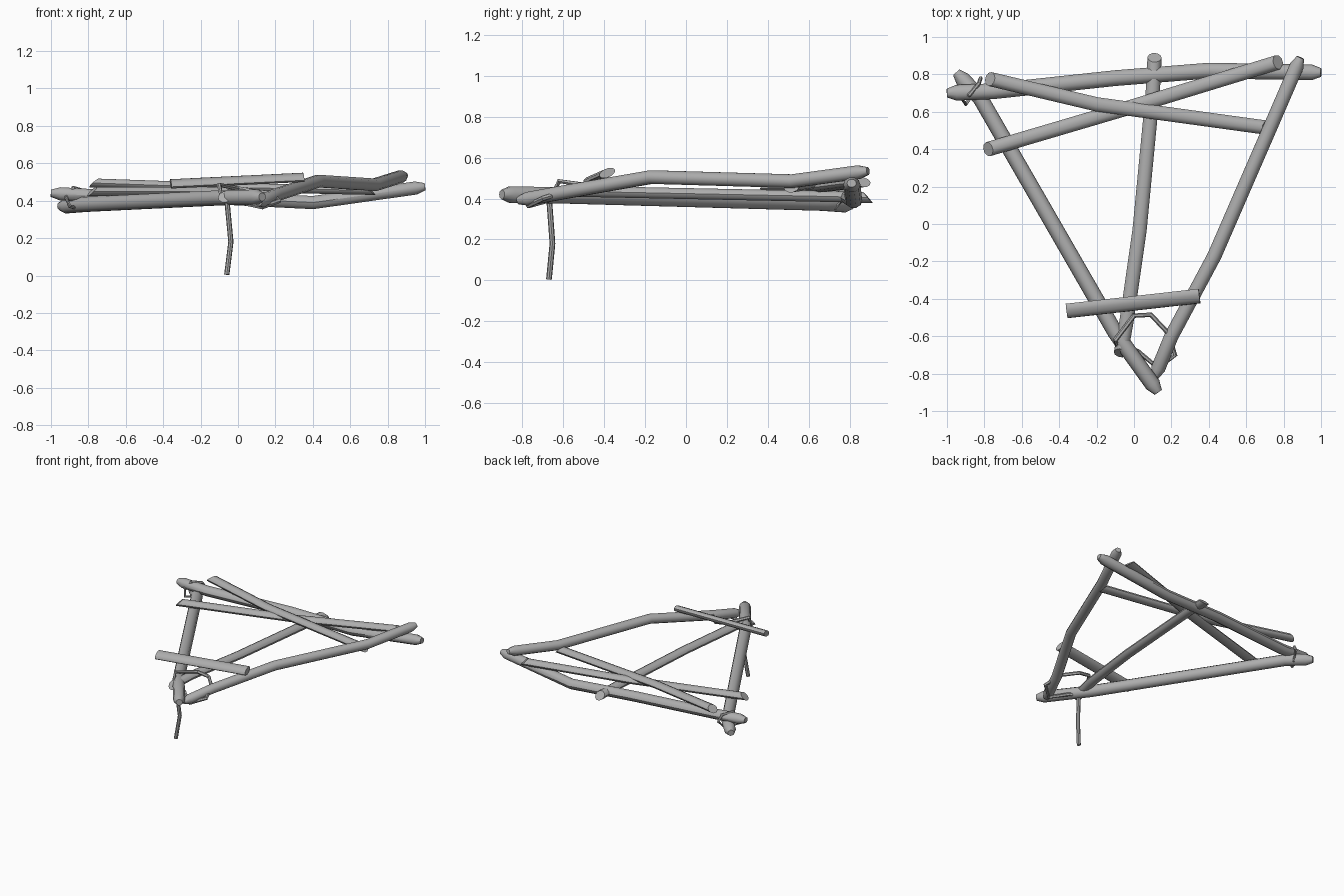
import bpy, bmesh, math
from mathutils import Vector

cube = bpy.data.objects.get("Cube")
if cube:
    bpy.data.objects.remove(cube)

grey = bpy.data.materials.new("weathered_grey")
grey.use_nodes = True
colour = (0.42, 0.42, 0.42, 1)
grey.diffuse_color = colour
grey.node_tree.nodes["Principled BSDF"].inputs["Base Color"].default_value = colour


def limb(name, path, width, height=None, sides=10, closed=False,
         taper=0.0, slant=0.0, roll=0.0):
    """Sweep an elliptical section along a bent path, mitred at each corner."""
    height = height or width
    pts = [Vector(p) for p in path]
    radii = [1.0] * len(pts)
    if taper:
        # short rounded tips at both ends
        a = pts[0].lerp(pts[1], taper / (pts[1] - pts[0]).length)
        b = pts[-1].lerp(pts[-2], taper / (pts[-2] - pts[-1]).length)
        pts = [pts[0], a] + pts[1:-1] + [b, pts[-1]]
        radii = [0.55, 1.0] + [1.0] * (len(pts) - 4) + [1.0, 0.55]
    bm = bmesh.new()
    rings = []
    n = len(pts)
    for i, p in enumerate(pts):
        prev = pts[i - 1] if (i or closed) else p
        nxt = pts[(i + 1) % n] if (i < n - 1 or closed) else p
        t = ((p - prev).normalized() + (nxt - p).normalized()).normalized()
        ref = Vector((0, 0, 1)) if abs(t.z) < 0.9 else Vector((0, 1, 0))
        side = t.cross(ref).normalized()
        up = side.cross(t)
        end = 0 if closed else (1 if i == n - 1 else -1 if i == 0 else 0)
        ring = []
        for k in range(sides):
            ang = math.tau * k / sides
            u, v = math.cos(ang) * width, math.sin(ang) * height
            u, v = (u * math.cos(roll) - v * math.sin(roll),
                    u * math.sin(roll) + v * math.cos(roll))
            co = p + (side * u + up * v) * radii[i] - t * (end * slant * v)
            ring.append(bm.verts.new(co))
        rings.append(ring)
    for i in range(n if closed else n - 1):
        a, b = rings[i], rings[(i + 1) % n]
        for k in range(sides):
            j = (k + 1) % sides
            bm.faces.new((a[k], a[j], b[j], b[k]))
    if not closed:
        bm.faces.new(rings[0][::-1])
        bm.faces.new(rings[-1])
    bmesh.ops.recalc_face_normals(bm, faces=bm.faces)
    mesh = bpy.data.meshes.new(name)
    bm.to_mesh(mesh)
    bm.free()
    mesh.materials.append(grey)
    obj = bpy.data.objects.new(name, mesh)
    bpy.context.collection.objects.link(obj)
    bpy.ops.object.select_all(action='DESELECT')
    obj.select_set(True)
    bpy.context.view_layer.objects.active = obj
    bpy.ops.object.shade_smooth_by_angle(angle=math.radians(40))
    return obj


# Main triangular frame
limb("left_pole", [(-0.95, 0.81, 0.37), (-0.82, 0.67, 0.38),
                   (-0.1, -0.58, 0.415), (0.13, -0.9, 0.42)], 0.042, taper=0.05)
limb("back_pole", [(-1, 0.7, 0.44), (-0.75, 0.71, 0.425), (-0.1, 0.78, 0.415),
                   (0.4, 0.82, 0.39), (1, 0.81, 0.475)], 0.042, 0.037, taper=0.05)
limb("right_pole", [(0.89, 0.89, 0.535), (0.73, 0.52, 0.485), (0.43, -0.17, 0.505),
                    (0.2, -0.6, 0.43), (0.11, -0.82, 0.39)], 0.038, 0.035, taper=0.05)

# Middle spar
limb("centre_pole", [(0.11, 0.89, 0.405), (0.1, 0.7, 0.41), (0.03, -0.03, 0.425),
                     (-0.04, -0.52, 0.435), (-0.07, -0.69, 0.42)],
     0.038, 0.028, slant=0.9)

# Loose cross sticks
limb("cross_stick_lower", [(-0.78, 0.4, 0.45), (0, 0.63, 0.45), (0.77, 0.865, 0.48)],
     0.039, 0.025, slant=1.0)
limb("cross_stick_upper", [(-0.77, 0.775, 0.495), (-0.2, 0.64, 0.475), (0.71, 0.515, 0.455)],
     0.038, 0.025, slant=1.0)
limb("front_stick", [(-0.36, -0.465, 0.49), (0.35, -0.385, 0.525)],
     0.042, 0.022, roll=-math.radians(22))

# Supporting twig
limb("prop_twig", [(-0.06, -0.67, 0.005), (-0.038, -0.653, 0.18), (-0.06, -0.67, 0.41)],
     0.014, sides=8)

# Rope lashings
limb("front_lashing", [(-0.09, -0.66, 0.41), (-0.1, -0.62, 0.485), (0, -0.49, 0.465),
                       (0.09, -0.485, 0.45), (0.18, -0.58, 0.44), (0.22, -0.7, 0.4),
                       (0.13, -0.77, 0.365), (0.02, -0.68, 0.39)],
     0.013, sides=6, closed=True)
limb("corner_lashing", [(-0.9, 0.64, 0.37), (-0.92, 0.67, 0.42), (-0.88, 0.69, 0.47),
                        (-0.83, 0.75, 0.455), (-0.82, 0.78, 0.41), (-0.84, 0.73, 0.355)],
     0.011, sides=6, closed=True)
